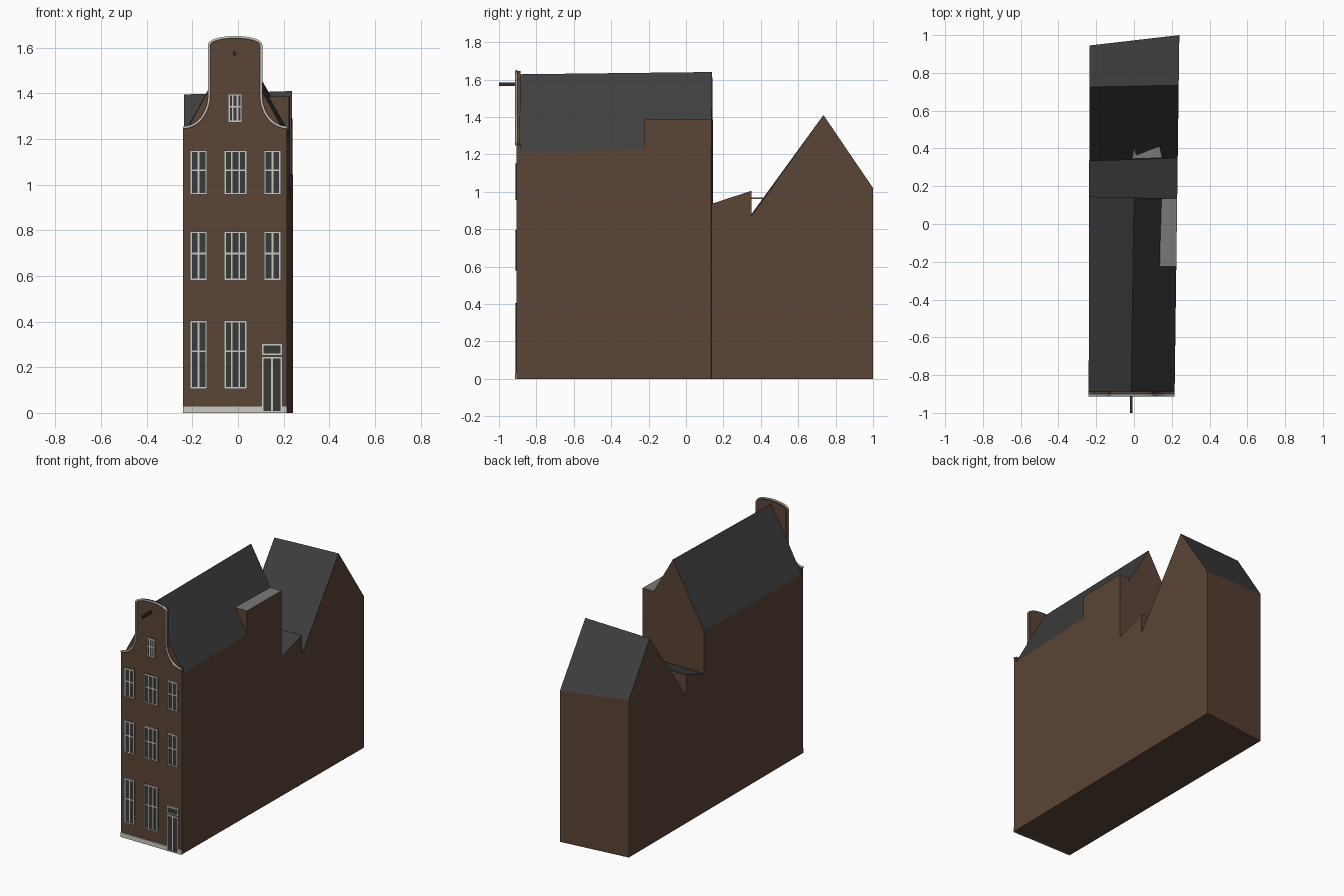
import bpy, bmesh, math
from mathutils import Vector

if "Cube" in bpy.data.objects:
    bpy.data.objects.remove(bpy.data.objects["Cube"])


def material(name, rgb):
    m = bpy.data.materials.new(name)
    m.use_nodes = True
    m.diffuse_color = (*rgb, 1)
    m.node_tree.nodes["Principled BSDF"].inputs["Base Color"].default_value = (*rgb, 1)
    return m


brick = material("brown_brick", (0.105, 0.058, 0.037))
slate = material("dark_slate", (0.048, 0.048, 0.048))
lead = material("grey_flat_roof", (0.19, 0.19, 0.18))
stone = material("pale_trim", (0.62, 0.60, 0.54))
glass = material("dark_glass", (0.042, 0.042, 0.044))
timber = material("dark_beam", (0.03, 0.03, 0.03))


def finish(name, bm, mats):
    """Turn a bmesh into an object; upward faces take the second material."""
    bmesh.ops.recalc_face_normals(bm, faces=bm.faces)
    bm.normal_update()
    if len(mats) > 1:
        for f in bm.faces:
            f.material_index = int(f.normal.z > 0.2)
    me = bpy.data.meshes.new(name)
    bm.to_mesh(me)
    bm.free()
    for m in mats:
        me.materials.append(m)
    ob = bpy.data.objects.new(name, me)
    bpy.context.collection.objects.link(ob)
    return ob


def loft(name, ring_a, ring_b, *mats):
    """Solid between two matching rings of points."""
    bm = bmesh.new()
    a = [bm.verts.new(p) for p in ring_a]
    b = [bm.verts.new(p) for p in ring_b]
    bm.faces.new(a)
    bm.faces.new(b[::-1])
    for i in range(len(a)):
        j = (i + 1) % len(a)
        bm.faces.new((a[i], b[i], b[j], a[j]))
    return finish(name, bm, mats)


def add_box(bm, x0, x1, y0, y1, z0, z1):
    made = bmesh.ops.create_cube(bm, size=1)["verts"]
    size = Vector((x1 - x0, y1 - y0, z1 - z0))
    mid = Vector((x0 + x1, y0 + y1, z0 + z1)) / 2
    for v in made:
        v.co = v.co * size + mid


def boxes(name, mat, *specs):
    bm = bmesh.new()
    for s in specs:
        add_box(bm, *s)
    return finish(name, bm, [mat])


# The two side walls run slightly out of parallel
def left_x(y):
    return -0.24 + (y + 0.9) * 0.0025


def right_x(y):
    return 0.215 + (y + 0.9) * 0.0132


# Front house with steep gabled roof
def gable(yl, yr, ridge_x, ridge_z, eave_l, eave_r):
    l, r = left_x(yl), right_x(yr)
    return [(l, yl, 0), (r, yr, 0), (r, yr, eave_r),
            (ridge_x, (yl + yr) / 2, ridge_z), (l, yl, eave_l)]


loft("front_house", gable(-0.89, -0.89, -0.015, 1.628, 1.21, 1.21),
     gable(0.145, 0.135, 0.0, 1.64, 1.22, 1.24), brick, slate)


# Dormer flush with the side wall
def dormer_ring(y, x):
    r = right_x(y)
    return [(x, y, 1.2), (r, y, 1.2), (r, y, 1.385), (x, y, 1.385)]


loft("side_dormer", dormer_ring(-0.225, 0.136), dormer_ring(0.1355, 0.143), brick, lead)

# Lean-to link and cross-gabled back house, lofted from wall to wall
left_profile = [(0.145, 0), (0.145, 0.935), (0.335, 1.0), (0.335, 0.86),
                (0.725, 1.395), (0.945, 1.06), (0.945, 0)]
right_profile = [(0.135, 0), (0.135, 0.935), (0.35, 1.005), (0.35, 0.87),
                 (0.735, 1.41), (1.0, 1.02), (1.0, 0)]
loft("back_house", [(left_x(y), y, z) for y, z in left_profile],
     [(right_x(y), y, z) for y, z in right_profile], brick, slate)

# Small flat roof sliver in the valley
sliver = [(-0.01, 0.345), (0.0, 0.407), (0.013, 0.365), (0.135, 0.413), (0.15, 0.35)]
loft("valley_roof", [(x, y, 0.962) for x, y in sliver],
     [(x, y, 0.97) for x, y in sliver], lead)

# Neck-gable facade: concave shoulders, straight neck, shallow arched top
FRONT = -0.905
MID, NECK, SHOULDER, NECK_Z, TOP_Z = -0.0125, 0.114, 0.2275, 1.39, 1.61
half = []
for i in range(11):
    t = math.radians(90 * i / 10)
    half.append((SHOULDER - (SHOULDER - NECK) * math.sin(t),
                 NECK_Z - 0.14 * math.cos(t)))
for i in range(9):
    t = math.radians(90 * i / 8)
    half.append((NECK * math.cos(t), TOP_Z + 0.036 * math.sin(t) ** 0.9))
outline = [(MID + x, z) for x, z in half] + [(MID - x, z) for x, z in half[-2::-1]]
wall = [(MID - SHOULDER, 0), (MID + SHOULDER, 0)] + outline
loft("gable_facade", [(x, FRONT, z) for x, z in wall],
     [(x, -0.886, z) for x, z in wall], brick)

# Pale coping following the gable edge
cu = bpy.data.curves.new("gable_coping", "CURVE")
cu.dimensions = "3D"
cu.bevel_depth = 0.006
cu.bevel_resolution = 1
cu.use_fill_caps = True
sp = cu.splines.new("POLY")
sp.points.add(len(outline) - 1)
for p, (x, z) in zip(sp.points, outline):
    p.co = (x, FRONT - 0.002, z, 1)
cu.materials.append(stone)
bpy.context.collection.objects.link(bpy.data.objects.new("gable_coping", cu))


# Windows and door: a glass plate with pale frame and bars
def window(name, x0, x1, z0, z1, panes, crossbar=True):
    w, y0, y1 = 0.008, -0.913, FRONT + 0.002
    boxes(name + "_glass", glass, (x0, x1, -0.909, y1, z0, z1))
    bars = [(x0, x1, y0, y1, z0, z0 + w), (x0, x1, y0, y1, z1 - w, z1),
            (x0, x0 + w, y0, y1, z0, z1), (x1 - w, x1, y0, y1, z0, z1)]
    for i in range(1, panes):
        x = x0 + (x1 - x0) * i / panes
        bars.append((x - w / 2, x + w / 2, y0 + 0.001, y1, z0, z1))
    if crossbar:
        z = z0 + (z1 - z0) * 0.55
        bars.append((x0, x1, y0 + 0.001, y1, z - w / 2, z + w / 2))
    boxes(name + "_frame", stone, *bars)


columns = {"left": (-0.21, -0.135, 2), "middle": (-0.061, 0.039, 3), "right": (0.113, 0.188, 2)}
rows = {"ground": (0.105, 0.405), "first": (0.58, 0.795), "second": (0.956, 1.15)}
for row, (z0, z1) in rows.items():
    for col, (x0, x1, panes) in columns.items():
        if (row, col) != ("ground", "right"):
            window(f"{row}_{col}_window", x0, x1, z0, z1, panes)
window("attic_window", -0.044, 0.018, 1.272, 1.398, 3)
window("door_transom", 0.104, 0.194, 0.252, 0.304, 1, False)
window("front_door", 0.104, 0.194, 0.0, 0.246, 2, False)

# Stone plinth either side of the door
boxes("plinth", stone, (-0.24, 0.104, -0.912, FRONT + 0.002, 0, 0.03),
      (0.194, 0.215, -0.912, FRONT + 0.002, 0, 0.03))

# Hoisting beam
boxes("hoist_beam", timber, (-0.021, -0.008, -1.0, -0.88, 1.566, 1.584))
